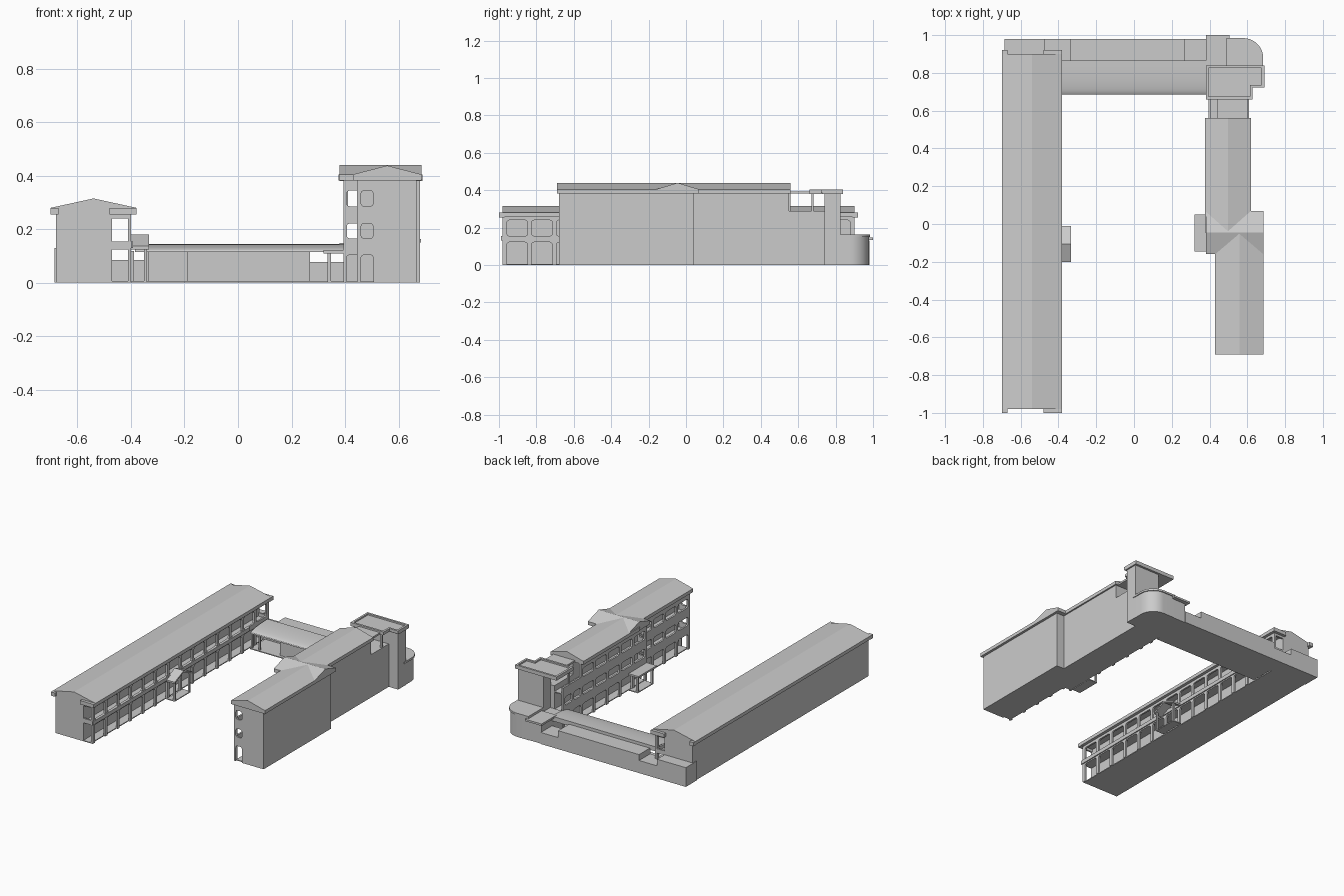
import bpy, bmesh, math

if "Cube" in bpy.data.objects:
    bpy.data.objects.remove(bpy.data.objects["Cube"])


class Part:
    """Collects boxes and prisms into one named object."""
    def __init__(self, name):
        self.name, self.bm = name, bmesh.new()

    def prism(self, pts, axis, lo, hi):
        # pts are (y,z) for axis x, (x,z) for axis y, (x,y) for axis z
        def place(p, t):
            return {'x': (t, p[0], p[1]), 'y': (p[0], t, p[1]), 'z': (p[0], p[1], t)}[axis]
        a = [self.bm.verts.new(place(p, lo)) for p in pts]
        b = [self.bm.verts.new(place(p, hi)) for p in pts]
        n = len(pts)
        self.bm.faces.new(a[::-1])
        self.bm.faces.new(b)
        for i in range(n):
            j = (i + 1) % n
            self.bm.faces.new((a[i], a[j], b[j], b[i]))

    def box(self, x0, x1, y0, y1, z0, z1):
        self.prism([(x0, y0), (x1, y0), (x1, y1), (x0, y1)], 'z', z0, z1)

    def arcade(self, axis, lo, hi, start, end, bays, openings, top, post=0.022, c=0.013):
        # pierced wall: posts, horizontal bands and chamfered opening corners
        rect = lambda u0, u1, z0, z1: self.prism([(u0, z0), (u1, z0), (u1, z1), (u0, z1)], axis, lo, hi)
        edges = [0] + [z for o in openings for z in o] + [top]
        for z0, z1 in zip(edges[::2], edges[1::2]):
            if z1 - z0 > 1e-4:
                rect(start, end, z0, z1)
        step = (end - start - post) / bays
        for z0, z1 in openings:
            for i in range(bays + 1):
                u = start + i * step
                rect(u, u + post, z0, z1)
                if i < bays:
                    a, b = u + post, u + step
                    corners = [(a, 1, z1, -1), (b, -1, z1, -1)]
                    if z0 > 0:
                        corners += [(a, 1, z0, 1), (b, -1, z0, 1)]
                    for p, sx, z, sz in corners:
                        self.prism([(p, z), (p + sx * c, z), (p + sx * c * .3, z + sz * c * .3),
                                    (p, z + sz * c)], axis, lo, hi)

    def gable(self, axis, u0, u1, lo, hi, z0, z1, ridge):
        self.prism([(u0, z0), (u1, z0), (u1, z1), ((u0 + u1) / 2, ridge), (u0, z1)], axis, lo, hi)

    def done(self, smooth=False):
        bmesh.ops.recalc_face_normals(self.bm, faces=self.bm.faces)
        me = bpy.data.meshes.new(self.name)
        self.bm.to_mesh(me)
        self.bm.free()
        ob = bpy.data.objects.new(self.name, me)
        bpy.context.collection.objects.link(ob)
        if smooth:
            bpy.context.view_layer.objects.active = ob
            ob.select_set(True)
            bpy.ops.object.shade_smooth_by_angle(angle=math.radians(30))
            ob.select_set(False)


# --- West wing: solid rooms, two-storey gallery, gable roof ---
p = Part("west_wing_rooms")
p.box(-0.68, -0.47, -0.98, 0.90, 0, 0.27)
p.done()
p = Part("west_gallery")
p.arcade('x', -0.412, -0.40, -0.98, 0.90, 14, [(0, 0.122), (0.155, 0.24)], 0.26)
p.box(-0.47, -0.41, -0.98, 0.90, 0, 0.006)
p.box(-0.47, -0.41, -0.98, 0.90, 0.125, 0.133)
for y in (-0.98, 0.888):
    p.box(-0.47, -0.40, y, y + 0.012, 0.125, 0.155)
    p.box(-0.47, -0.40, y, y + 0.012, 0.24, 0.26)
p.box(-0.40, -0.393, -0.99, 0.69, 0.13, 0.155)
p.done()
p = Part("west_roof")
p.gable('y', -0.70, -0.38, -0.98, 0.90, 0.257, 0.28, 0.315)
for x0, x1 in ((-0.70, -0.67), (-0.48, -0.38)):
    p.box(x0, x1, -1.0, -0.97, 0.255, 0.28)
    p.box(x0, x1, 0.89, 0.92, 0.255, 0.28)
p.done()

# --- West porch with small gable roof ---
p = Part("west_porch")
p.prism([(-0.20, 0.125), (-0.105, 0.168), (-0.01, 0.125), (-0.01, 0.137), (-0.105, 0.18), (-0.20, 0.137)],
        'x', -0.40, -0.333)
for y in (-0.19, -0.032):
    p.box(-0.352, -0.34, y, y + 0.012, 0, 0.13)
p.box(-0.40, -0.34, -0.19, -0.02, 0, 0.006)
p.done()

# --- North range: flat-roofed back strip with two low notches, curved walkway roof ---
p = Part("north_back_block")
for x0, x1, z in ((-0.685, -0.47, 0.13), (-0.47, -0.335, 0.085), (-0.335, 0.27, 0.125), (0.27, 0.40, 0.078)):
    p.box(x0, x1, 0.86, 0.98, 0, z)
p.box(-0.40, 0.40, 0.70, 0.86, 0, 0.006)
p.done()
p = Part("north_hall")
p.box(-0.19, 0.27, 0.72, 0.86, 0, 0.12)
for x in (-0.40, -0.345, 0.335):
    p.box(x, x + 0.012, 0.71, 0.722, 0, 0.118)
p.done()
p = Part("north_curved_roof")
arc = [(0.865 - 0.18 * math.cos(t * math.pi / 20), 0.118 + 0.027 * math.sin(t * math.pi / 20)) for t in range(11)]
p.prism(arc + [(0.865, 0.114), (0.685, 0.114)], 'x', -0.385, 0.40)
p.done(True)

# --- East wing: two staggered three-storey blocks with galleries ---
levels = [(0, 0.105), (0.165, 0.222), (0.285, 0.345)]
p = Part("east_wing_rooms")
p.box(0.52, 0.668, -0.68, 0.04, 0, 0.39)
p.box(0.46, 0.61, -0.15, 0.55, 0, 0.39)
p.box(0.46, 0.61, 0.55, 0.75, 0, 0.29)
p.done()
p = Part("east_gallery_south")
p.arcade('x', 0.445, 0.457, -0.68, -0.14, 4, levels, 0.39)
p.arcade('y', -0.68, -0.668, 0.445, 0.52, 1, levels, 0.39, 0.014)
for z in (0, 0.125, 0.245):
    p.box(0.455, 0.52, -0.67, -0.15, z, z + 0.006)
p.done()
p = Part("east_gallery_north")
p.arcade('x', 0.395, 0.407, -0.15, 0.56, 5, levels, 0.39)
p.arcade('x', 0.395, 0.407, 0.538, 0.75, 2, levels[:2], 0.29)
p.arcade('y', -0.15, -0.138, 0.395, 0.465, 1, levels, 0.39, 0.01)
for z in (0, 0.125, 0.245):
    p.box(0.405, 0.46, -0.14, 0.75, z, z + 0.006)
p.done()
p = Part("east_roof")
p.gable('y', 0.43, 0.685, -0.69, -0.045, 0.382, 0.405, 0.438)
p.gable('y', 0.375, 0.62, -0.045, 0.56, 0.382, 0.405, 0.438)
p.gable('x', -0.16, 0.07, 0.38, 0.685, 0.382, 0.405, 0.44)
p.done()

# --- East porch: flat canopy on posts ---
p = Part("east_porch")
p.box(0.32, 0.40, -0.145, 0.05, 0.11, 0.122)
for y in (-0.13, 0.025):
    p.box(0.335, 0.347, y, y + 0.012, 0, 0.11)
p.box(0.335, 0.40, -0.13, 0.037, 0, 0.006)
p.done()

# --- Stair tower with open terrace and flat parapet roof ---
p = Part("stair_tower")
p.box(0.49, 0.68, 0.74, 0.825, 0, 0.385)
for x in (0.40, 0.595):
    p.box(x, x + 0.012, 0.67, 0.682, 0.28, 0.385)
p.box(0.44, 0.60, 0.55, 0.665, 0.382, 0.394)
p.done()
p = Part("tower_roof")
p.box(0.38, 0.62, 0.66, 0.76, 0.38, 0.395)
p.box(0.38, 0.69, 0.73, 0.84, 0.38, 0.395)
loop = [(0.38, 0.66), (0.62, 0.66), (0.62, 0.73), (0.69, 0.73), (0.69, 0.84), (0.38, 0.84)]
for (xa, ya), (xb, yb) in zip(loop, loop[1:] + loop[:1]):
    cx = lambda v: min(max(v, 0.387), 0.683)
    cy = lambda v: min(max(v, 0.667), 0.833)
    p.box(cx(min(xa, xb)) - 0.007, cx(max(xa, xb)) + 0.007,
          cy(min(ya, yb)) - 0.007, cy(max(ya, yb)) + 0.007, 0.385, 0.405)
p.done()

# --- Low rounded corner block and rear entrance ---
def rounded(x0, x1, y0, y1, r):
    arc = [(x1 - r + r * math.cos(a * math.pi / 24), y1 - r + r * math.sin(a * math.pi / 24)) for a in range(13)]
    return [(x0, y0), (x1, y0)] + arc + [(x0, y1)]

p = Part("rounded_corner_block")
p.prism(rounded(0.49, 0.678, 0.80, 0.978, 0.1), 'z', 0, 0.15)
p.prism(rounded(0.49, 0.684, 0.80, 0.984, 0.105), 'z', 0.15, 0.163)
p.done(True)
p = Part("rear_entrance")
p.box(0.40, 0.49, 0.75, 0.975, 0, 0.135)
p.box(0.38, 0.505, 0.84, 1.0, 0.135, 0.148)
p.done()
